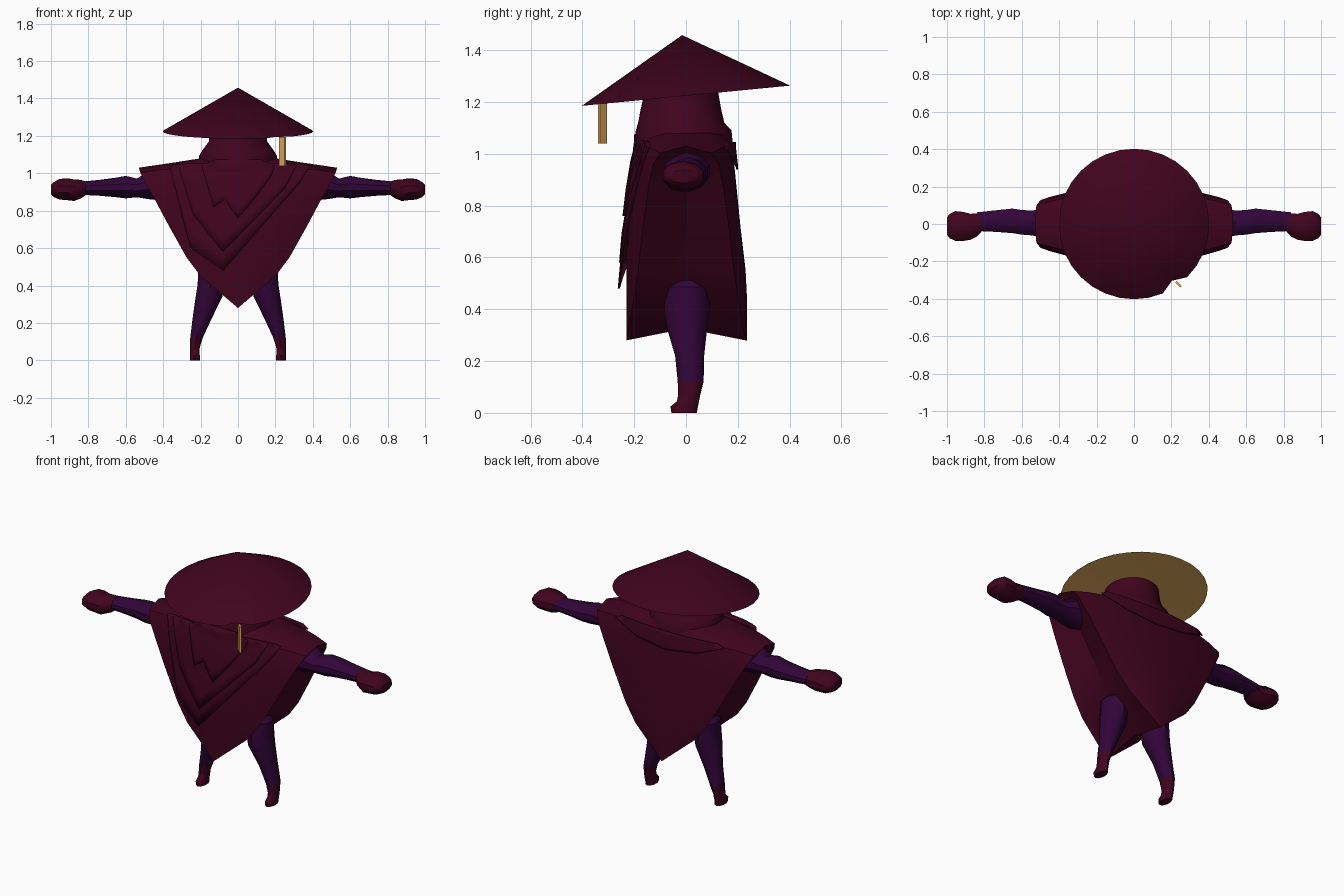
import bpy, bmesh, math
from mathutils import Vector

if "Cube" in bpy.data.objects:
    bpy.data.objects.remove(bpy.data.objects["Cube"])


def mat(name, col):
    m = bpy.data.materials.new(name)
    m.diffuse_color = (*col, 1)
    m.use_nodes = True
    m.node_tree.nodes["Principled BSDF"].inputs["Base Color"].default_value = m.diffuse_color
    return m


RED = mat("dark_maroon", (0.052, 0.0012, 0.0125))
PURPLE = mat("deep_purple", (0.031, 0.0015, 0.040))
TAN = mat("straw_tan", (0.92, 0.49, 0.135))


def make(name, verts, faces, mats, angle=35):
    me = bpy.data.meshes.new(name)
    me.from_pydata([tuple(v) for v in verts], [], faces)
    bm = bmesh.new()
    bm.from_mesh(me)
    bmesh.ops.remove_doubles(bm, verts=bm.verts, dist=0.0005)
    bmesh.ops.recalc_face_normals(bm, faces=bm.faces)
    bm.to_mesh(me)
    bm.free()
    ob = bpy.data.objects.new(name, me)
    bpy.context.collection.objects.link(ob)
    for m in mats:
        me.materials.append(m)
    bpy.ops.object.select_all(action='DESELECT')
    ob.select_set(True)
    bpy.context.view_layer.objects.active = ob
    bpy.ops.object.shade_smooth_by_angle(angle=math.radians(angle))
    return ob


def loft(name, rings, mats, angle=35, bottom=True):
    """Skin a list of equal-length closed rings and cap the ends."""
    n = len(rings[0])
    verts = [v for r in rings for v in r]
    faces = [(i * n + j, i * n + (j + 1) % n, (i + 1) * n + (j + 1) % n, (i + 1) * n + j)
             for i in range(len(rings) - 1) for j in range(n)]
    faces.append(tuple(range(len(verts) - n, len(verts))))
    if bottom:
        faces.append(tuple(range(n)))
    return make(name, verts, faces, mats, angle)


def ring(axis, pos, a0, a1, b0, b1, n):
    """Ellipse across an axis, given by its extents in the other two directions."""
    out = []
    for i in range(n):
        t = 2 * math.pi * (i + 0.5) / n
        a = (a0 + a1) / 2 + (a1 - a0) / 2 * math.cos(t)
        b = (b0 + b1) / 2 + (b1 - b0) / 2 * math.sin(t)
        out.append((pos, a, b) if axis == 'x' else (a, b, pos))
    return out


# Poncho rows: height, half width, front depth, back depth, edge depth, side inset, edge sag
ROWS = [(0.28, 0.0002, 0.23, 0.235, 0.23, 0.0, 0),
        (0.45, 0.20, 0.23, 0.235, 0.20, 0.06, 0),
        (0.55, 0.275, 0.23, 0.23, 0.185, 0.07, 0),
        (0.72, 0.37, 0.23, 0.21, 0.165, 0.07, 0),
        (0.87, 0.45, 0.212, 0.195, 0.145, 0.06, 0),
        (0.97, 0.50, 0.195, 0.185, 0.128, 0.06, 0.012),
        (1.03, 0.522, 0.18, 0.178, 0.10, -0.008, 0.028),
        (1.058, 0.34, 0.155, 0.165, 0.075, 0.0, 0.008),
        (1.08, 0.2, 0.14, 0.16, 0.07, 0.0, 0)]


def cloth_y(x, z, side):
    """Depth of the cloth at x, z (side -1 front, 1 back)."""
    rows = ROWS[:-2]
    z = min(max(z, rows[0][0]), rows[-1][0])
    for a, b in zip(rows, rows[1:]):
        if z <= b[0]:
            break
    t = (z - a[0]) / (b[0] - a[0])
    w, yf, yb, ye = [a[k] + (b[k] - a[k]) * t for k in (1, 2, 3, 4)]
    u = min(abs(x) / w, 1)
    return side * (ye + ((yf if side < 0 else yb) - ye) * (1 - u * u))


N = 12
rings = []
for k, (z, w, yf, yb, ye, inset, sag) in enumerate(ROWS):
    r = []
    for side, y in ((-1, yf), (1, yb)):
        for i in range(N + 1):
            u = -1 + 2 * i / N
            r.append((-side * u * w, side * (ye + (y - ye) * (1 - u * u)), z - sag * u ** 4))
        r.append((-side * max(w - inset, 0), 0, z + (0.046 if k == 0 else 0)))
    rings.append(r)
loft("poncho", rings, [RED], 32, bottom=False)


# Cloth layers that follow the poncho surface
def flap(name, lower, top, shrink, side, lift, sub=3, rows=6):
    pts = []
    for a, b in zip(lower, lower[1:]):
        pts += [Vector(a).lerp(Vector(b), s / sub) for s in range(sub)]
    pts.append(Vector(lower[-1]))
    verts = []
    for j in range(rows + 1):
        t = j / rows
        for p in pts:
            q = p.lerp(Vector((p.x * shrink, top)), t)
            off = lift + 0.03 * max(0, (0.75 - q.y) / 0.27)
            verts.append((q.x, cloth_y(q.x, q.y, side) + side * off, q.y))
    n = len(pts)
    faces = [(j * n + i, j * n + i + 1, (j + 1) * n + i + 1, (j + 1) * n + i)
             for j in range(rows) for i in range(n - 1)]
    ob = make(name, verts, faces, [RED])
    mod = ob.modifiers.new("thickness", 'SOLIDIFY')
    mod.thickness = 0.008
    mod.offset = 0
    return ob


flap("outer_shawl", [(-0.365, 1.04), (-0.28, 0.70), (-0.25, 0.60), (-0.08, 0.48),
                     (0.33, 0.95), (0.385, 1.04)], 1.05, 0.9, -1, 0.004)
flap("inner_shawl", [(-0.32, 1.045), (-0.24, 0.78), (-0.08, 0.58), (0.25, 0.92),
                     (0.315, 1.045)], 1.052, 0.85, -1, 0.009)
flap("back_shawl", [(-0.36, 1.025), (-0.2, 0.965), (0, 0.94), (0.2, 0.965), (0.36, 1.025)],
     1.045, 0.9, 1, 0.01)
flap("scarf_bib", [(-0.195, 1.04), (-0.17, 0.96), (-0.13, 0.82), (-0.07, 0.86), (0, 0.76),
                   (0.1, 0.88), (0.18, 0.99), (0.195, 1.04)], 1.075, 0.6, -1, 0.016)

# Wrapped head and scarf
loft("wrapped_head", [ring('z', z, -w, w, y0, y1, 20) for z, w, y0, y1 in (
    (0.96, 0.19, -0.207, 0.17), (1.02, 0.21, -0.207, 0.185), (1.09, 0.212, -0.196, 0.178),
    (1.12, 0.195, -0.187, 0.15), (1.17, 0.158, -0.177, 0.138), (1.26, 0.148, -0.157, 0.122))],
    [RED], 45)

# Conical hat, tipped forward, with a notch in the brim
S = 32
rim = []
for i in range(S):
    a = 2 * math.pi * i / S
    r = 0.365 if i == 27 else 0.402
    x, y = r * math.cos(a), r * math.sin(a)
    rim.append((x, y, 1.224 + 0.097 * y))
faces = [(i, (i + 1) % S, S) for i in range(S)] + [((i + 1) % S, i, S + 1) for i in range(S)]
hat = make("hat", rim + [(0, -0.015, 1.458), (0, 0, 1.25)], faces, [RED, TAN], 25)
for p in hat.data.polygons:
    if p.normal.z < 0:
        p.material_index = 1

# Paper tag hanging from the brim
c, d, t = Vector((0.238, -0.322, 0)), Vector((0.014, -0.014, 0)), Vector((0.004, 0.004, 0))
square = [c - d - t, c + d - t, c + d + t, c - d + t]
loft("hat_tag", [[v + Vector((0, 0, z)) for v in square] for z in (1.04, 1.195)], [TAN])

# Arms, hands, legs and boots, mirrored left and right
ARM = [(0.36, -0.085, 0.095, 0.85, 1.01), (0.48, -0.085, 0.095, 0.862, 1.01),
       (0.54, -0.065, 0.075, 0.872, 0.972), (0.60, -0.06, 0.078, 0.866, 0.986),
       (0.65, -0.052, 0.086, 0.872, 0.977), (0.74, -0.045, 0.076, 0.88, 0.965),
       (0.84, -0.04, 0.065, 0.885, 0.955)]
HAND = [(0.815, -0.045, 0.06, 0.882, 0.957), (0.84, -0.07, 0.06, 0.866, 0.965),
        (0.875, -0.088, 0.058, 0.852, 0.967), (0.91, -0.094, 0.068, 0.856, 0.973),
        (0.955, -0.094, 0.073, 0.86, 0.97), (0.985, -0.08, 0.058, 0.873, 0.953),
        (1.0, -0.06, 0.038, 0.887, 0.938)]
LEG = [(0.51, 0.10, 0.19, -0.05, 0.06), (0.485, 0.07, 0.215, -0.08, 0.09),
       (0.40, 0.075, 0.22, -0.084, 0.09), (0.34, 0.08, 0.23, -0.077, 0.083),
       (0.22, 0.14, 0.246, -0.042, 0.07), (0.12, 0.187, 0.257, -0.032, 0.068)]
BOOT = [(0.12, 0.187, 0.257, -0.032, 0.068), (0.07, 0.203, 0.258, -0.03, 0.055),
        (0.045, 0.204, 0.258, -0.035, 0.05), (0.025, 0.203, 0.259, -0.06, 0.046),
        (0.0, 0.203, 0.257, -0.056, 0.042)]
for name, axis, rows, m in (("arm", 'x', ARM, PURPLE), ("hand", 'x', HAND, RED),
                            ("leg", 'z', LEG, PURPLE), ("boot", 'z', BOOT, RED)):
    for label, s in (("left", 1), ("right", -1)):
        rs = [[(s * v[0], v[1], v[2]) for v in ring(axis, *row, 10)] for row in rows]
        loft(f"{label}_{name}", rs, [m], 40)
